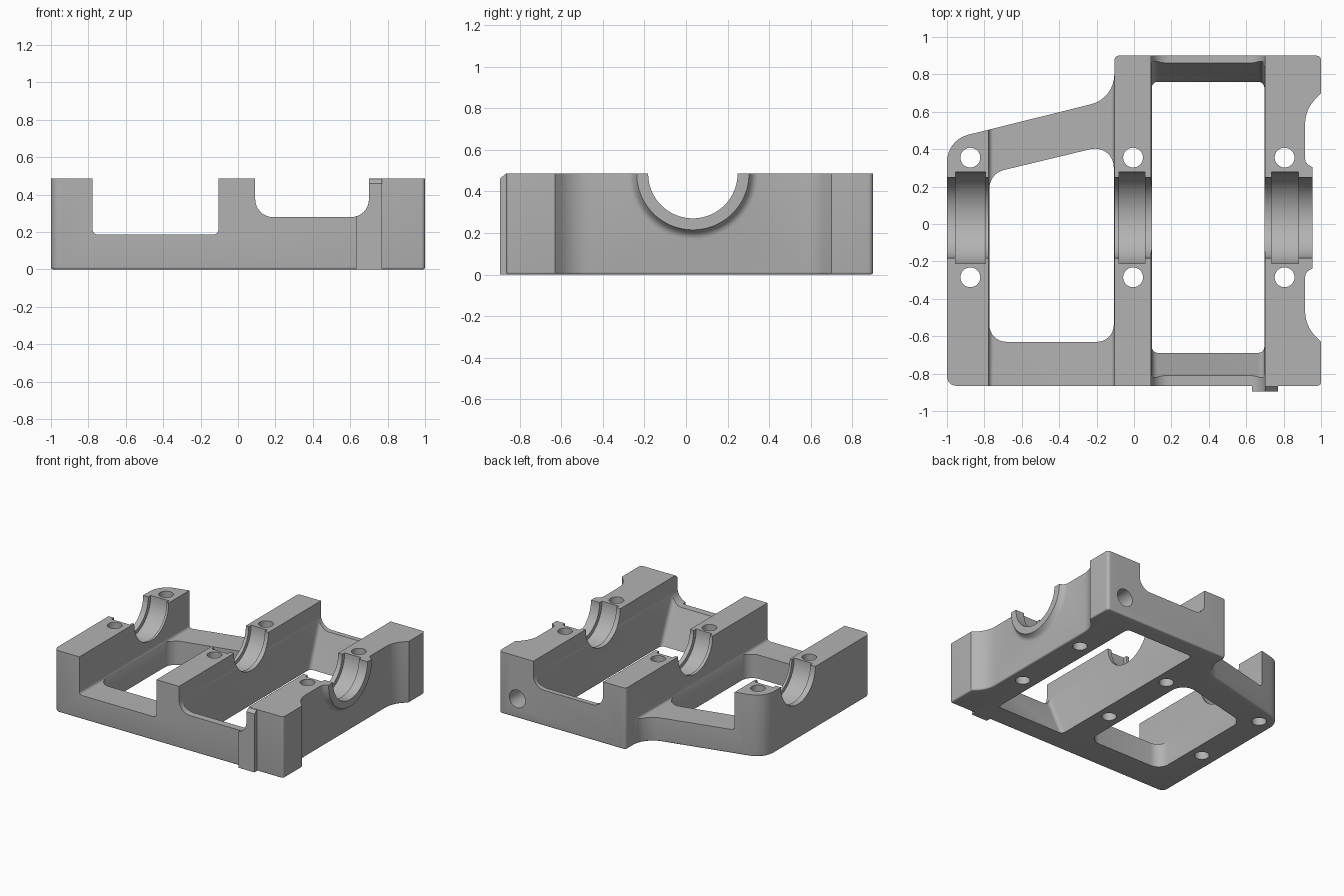
import bpy, bmesh, math
from mathutils import Vector

if "Cube" in bpy.data.objects:
    bpy.data.objects.remove(bpy.data.objects["Cube"])

TOP = 0.485                 # height of the split plane
BORE_Y = 0.033              # bearing axis
AXES = {"x": lambda u, v, w: (w, u, v),
        "y": lambda u, v, w: (u, w, v),
        "z": lambda u, v, w: (u, v, w)}


def rounded(points, steps=8):
    """Round polygon corners given as (u, v, radius)."""
    out = []
    n = len(points)
    for i, (u, v, r) in enumerate(points):
        p = Vector((u, v))
        if r == 0:
            out.append(p)
            continue
        a = (Vector(points[i - 1][:2]) - p).normalized()
        b = (Vector(points[(i + 1) % n][:2]) - p).normalized()
        half = a.angle(b) / 2
        centre = p + (a + b).normalized() * r / math.sin(half)
        start = p + a * r / math.tan(half) - centre
        end = p + b * r / math.tan(half) - centre
        sweep = math.pi - 2 * half
        for k in range(steps + 1):
            t = k / steps
            out.append(centre + (start * math.sin((1 - t) * sweep)
                                 + end * math.sin(t * sweep)) / math.sin(sweep))
    return out


def finish(name, bm):
    bmesh.ops.recalc_face_normals(bm, faces=bm.faces)
    mesh = bpy.data.meshes.new(name)
    bm.to_mesh(mesh)
    bm.free()
    obj = bpy.data.objects.new(name, mesh)
    bpy.context.collection.objects.link(obj)
    return obj


def prism(name, points, axis, lo, hi, bevel=0.0, pick=None):
    """Extrude a rounded polygon along an axis, bevelling the picked edges."""
    bm = bmesh.new()
    pts = rounded(points)
    rings = [[bm.verts.new(AXES[axis](p.x, p.y, w)) for p in pts] for w in (lo, hi)]
    bm.faces.new(rings[0])
    bm.faces.new(rings[1])
    for i in range(len(pts)):
        bm.faces.new((rings[0][i - 1], rings[0][i], rings[1][i], rings[1][i - 1]))
    bmesh.ops.recalc_face_normals(bm, faces=bm.faces)
    if bevel:
        edges = [e for e in bm.edges if pick(*(v.co for v in e.verts))]
        bmesh.ops.bevel(bm, geom=edges, offset=bevel, segments=4,
                        profile=0.5, affect='EDGES')
    return finish(name, bm)


def revolve(name, profile, segments=72):
    """Solid of revolution about the bearing axis, profile as (x, radius)."""
    bm = bmesh.new()
    rings = []
    for x, r in profile:
        ring = []
        for k in range(segments):
            a = math.tau * (k + 0.5) / segments
            ring.append(bm.verts.new((x, BORE_Y + r * math.cos(a), TOP + r * math.sin(a))))
        rings.append(ring)
    for r0, r1 in zip(rings, rings[1:]):
        for k in range(segments):
            bm.faces.new((r0[k - 1], r0[k], r1[k], r1[k - 1]))
    bm.faces.new(rings[0])
    bm.faces.new(rings[-1])
    return finish(name, bm)


def drill(name, centre, radius, depth, axis):
    """Round cutter centred on a point."""
    bm = bmesh.new()
    bmesh.ops.create_cone(bm, cap_ends=True, segments=32, radius1=radius,
                          radius2=radius, depth=depth)
    obj = finish(name, bm)
    for v in obj.data.vertices:
        x, y, z = v.co
        v.co = Vector((x, z, -y) if axis == "y" else (x, y, z)) + Vector(centre)
    return obj


def combine(target, tool, operation):
    tool.hide_render = True
    mod = target.modifiers.new("join", 'BOOLEAN')
    mod.operation = operation
    mod.solver = 'EXACT'
    mod.object = tool
    bpy.context.view_layer.objects.active = target
    bpy.ops.object.modifier_apply(modifier=mod.name)
    bpy.data.objects.remove(tool)


# Main block outline with angled rear web and waisted right side
outline = [(-1, -0.865, 0.05), (1, -0.865, 0.02), (1, -0.63, 0),
           (0.915, -0.545, 0.19), (0.915, 0.61, 0.19), (1, 0.7, 0),
           (1, 0.9, 0.025), (-0.105, 0.9, 0.025), (-0.105, 0.671, 0.165),
           (-1, 0.449, 0.15)]
block = prism("bearing_block", outline, "z", 0, TOP, 0.012,
              lambda a, b: a.z < 0.001 and b.z < 0.001)

# Raised ring around the right bearing, and the front locating tab
ring = revolve("bearing_ring", [(0.86, 0.32), (0.914, 0.32), (0.918, 0.30),
                                (0.929, 0.285), (0.955, 0.27)])
combine(block, ring, 'UNION')
tab = prism("front_tab", [(-0.84, 0, 0), (-0.895, 0, 0), (-0.895, 0.46, 0),
                          (-0.87, TOP - 0.002, 0), (-0.84, TOP - 0.002, 0)],
            "x", 0.63, 0.77)
combine(block, tab, 'UNION')
above = prism("top_trim", [(-2, -2, 0), (2, -2, 0), (2, 2, 0), (-2, 2, 0)],
              "z", TOP, 2)
combine(block, above, 'DIFFERENCE')

# Recesses between the three bars
left_recess = [(-0.777, 0.187, 0.025), (-0.105, 0.187, 0.025),
               (-0.105, 0.7, 0), (-0.777, 0.7, 0)]
right_recess = [(0.092, 0.28, 0.095), (0.7, 0.28, 0.095),
                (0.7, 0.7, 0), (0.092, 0.7, 0)]
for name, pts in (("left_recess", left_recess), ("right_recess", right_recess)):
    combine(block, prism(name, pts, "y", -1.2, 1.2), 'DIFFERENCE')

# Left window, and right window with sloped end walls
left_window = [(-0.773, -0.63, 0.09), (-0.108, -0.63, 0.09),
               (-0.108, 0.43, 0.1), (-0.773, 0.27, 0.1)]
combine(block, prism("left_window", left_window, "z", -0.2, 0.7), 'DIFFERENCE')
right_window = [(-0.646, -0.1, 0), (0.724, -0.1, 0),
                (0.896, 0.38, 0), (-0.852, 0.38, 0)]
combine(block, prism("right_window", right_window, "x", 0.095, 0.697, 0.03,
                     lambda a, b: abs(a.z - b.z) > 0.2), 'DIFFERENCE')

# Grooved half bores and bolt holes in each bar
for bar, lo, hi, bolt in (("left", -0.955, -0.795, -0.875),
                          ("middle", -0.08, 0.06, -0.005),
                          ("right", 0.735, 0.88, 0.805)):
    narrow, wide = 0.215, 0.245
    bore = revolve(bar + "_bore", [(lo - 0.1, narrow), (lo, narrow), (lo, wide),
                                   (hi, wide), (hi, narrow), (hi + 0.1, narrow)])
    combine(block, bore, 'DIFFERENCE')
    for y in (-0.285, 0.355):
        combine(block, drill(bar + "_bolt_hole", (bolt, y, 0.2), 0.053, 1, "z"), 'DIFFERENCE')

# Blind hole in the rear end of the right bar
combine(block, drill("rear_hole", (0.84, 0.85, 0.15), 0.07, 0.5, "y"), 'DIFFERENCE')

# Bare metal finish
metal = bpy.data.materials.new("grey_metal")
metal.use_nodes = True
colour = (0.45, 0.45, 0.45, 1)
metal.diffuse_color = colour
metal.node_tree.nodes["Principled BSDF"].inputs["Base Color"].default_value = colour
block.data.materials.clear()
block.data.materials.append(metal)
for face in block.data.polygons:
    face.material_index = 0

bpy.ops.object.select_all(action='DESELECT')
block.select_set(True)
bpy.context.view_layer.objects.active = block
bpy.ops.object.shade_smooth_by_angle(angle=math.radians(30))
